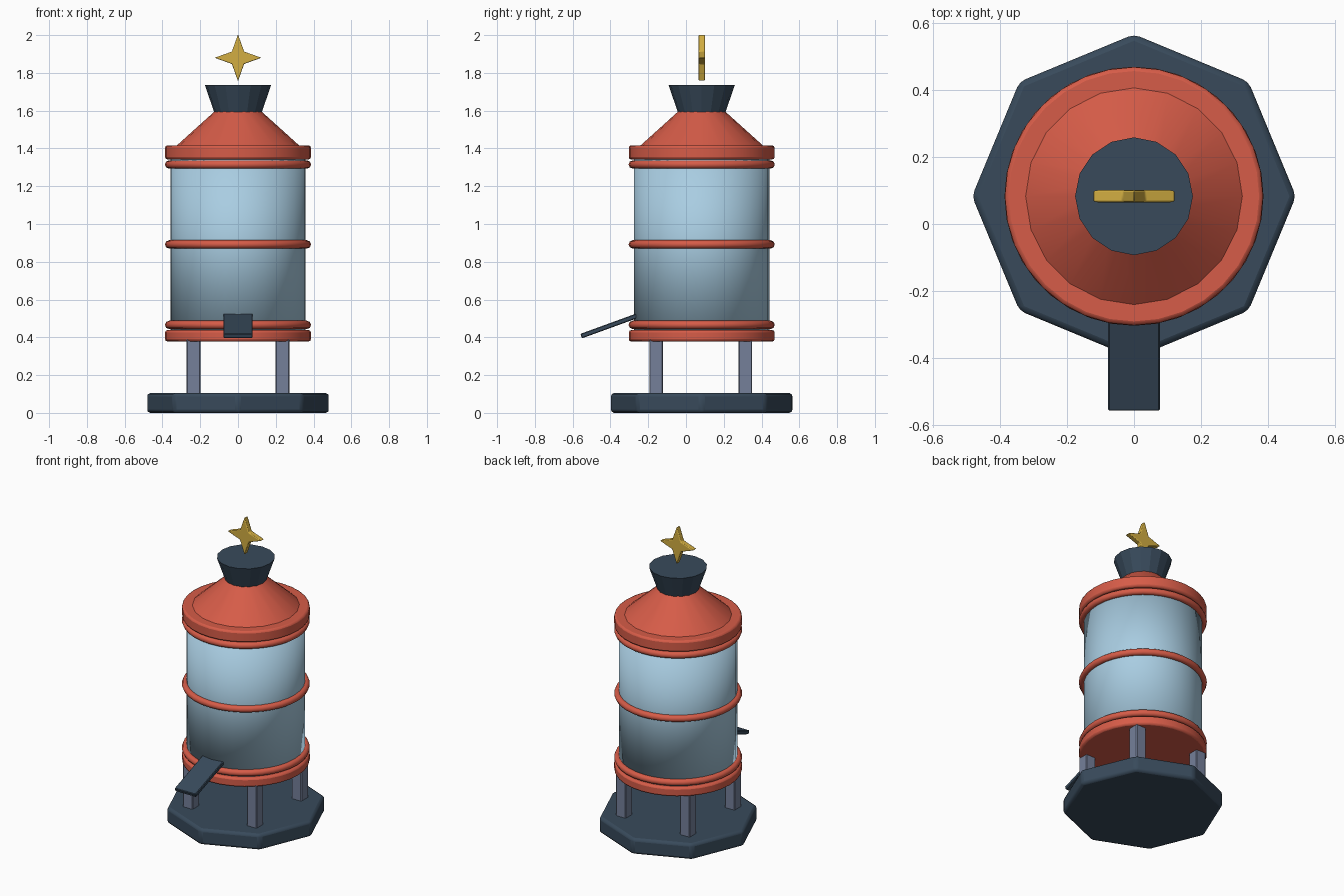
import bpy, bmesh, math
from mathutils import Matrix

if "Cube" in bpy.data.objects:
    bpy.data.objects.remove(bpy.data.objects["Cube"])

CY = 0.083  # y of the main axis


def material(name, hex_code):
    def lin(i):
        c = int(hex_code[i:i + 2], 16) / 255
        return c / 12.92 if c <= 0.04045 else ((c + 0.055) / 1.055) ** 2.4
    m = bpy.data.materials.new(name)
    m.diffuse_color = (lin(0), lin(2), lin(4), 1)
    m.use_nodes = True
    m.node_tree.nodes["Principled BSDF"].inputs["Base Color"].default_value = m.diffuse_color
    return m


NAVY = material("dark navy", "384A5B")
RED = material("warm red", "D65C48")
BLUE = material("pale blue", "A9CDE2")
GREY = material("slate grey", "75809A")
GOLD = material("gold", "D2AE42")


def finish(obj, name, mat, bevel=0, segments=2, smooth=35):
    obj.name = name
    obj.data.materials.append(mat)
    if bevel:
        b = obj.modifiers.new("bevel", 'BEVEL')
        b.width, b.segments, b.limit_method = bevel, segments, 'ANGLE'
        b.angle_limit = math.radians(30)
    bpy.ops.object.select_all(action='DESELECT')
    obj.select_set(True)
    bpy.context.view_layer.objects.active = obj
    if smooth:
        bpy.ops.object.shade_smooth_by_angle(angle=math.radians(smooth))
    return obj


def drum(name, mat, r1, r2, z1, z2, sides, bevel=0, smooth=35, turn=0):
    bpy.ops.mesh.primitive_cone_add(vertices=sides, radius1=r1, radius2=r2, depth=z2 - z1,
                                    location=(0, CY, (z1 + z2) / 2))
    obj = bpy.context.object
    obj.data.transform(Matrix.Rotation(turn, 4, 'Z'))
    return finish(obj, name, mat, bevel, smooth=smooth)


def box(name, mat, size, loc, tilt=0, bevel=0.005):
    bpy.ops.mesh.primitive_cube_add(size=1, location=loc, rotation=(tilt, 0, 0))
    obj = bpy.context.object
    obj.data.transform(Matrix.Diagonal((*size, 1)))
    return finish(obj, name, mat, bevel, 1, smooth=0)


# Octagonal base and four legs
drum("base", NAVY, 0.484, 0.484, 0, 0.105, 8, bevel=0.018, smooth=30)
for i, (sx, sy) in enumerate([(-1, -1), (1, -1), (1, 1), (-1, 1)]):
    box(f"leg_{i + 1}", GREY, (0.073, 0.073, 0.30),
        (sx * 0.236, CY - 0.005 + sy * 0.236, 0.245))

# Tank between a bottom tray and a lid rim
drum("bottom_tray", RED, 0.386, 0.386, 0.378, 0.438, 32, bevel=0.012)
tank = drum("tank", BLUE, 0.358, 0.358, 0.42, 1.36, 32, smooth=0)
tank.data.polygons.foreach_set("use_smooth", [True] * len(tank.data.polygons))
drum("lid_rim", RED, 0.386, 0.386, 1.342, 1.416, 32, bevel=0.012)

# Hoops around the tank
for i, z in enumerate((0.466, 0.892, 1.315)):
    bpy.ops.mesh.primitive_torus_add(major_segments=36, minor_segments=8, major_radius=0.365,
                                     minor_radius=0.022, location=(0, CY, z))
    finish(bpy.context.object, f"hoop_{i + 1}", RED, smooth=60)

# Roof and flared cap
drum("roof", RED, 0.326, 0.125, 1.414, 1.595, 20)
drum("cap", NAVY, 0.126, 0.176, 1.592, 1.737, 16, smooth=20)

# Sloping chute at the front
box("chute", NAVY, (0.155, 0.36, 0.025), (0, -0.386, 0.468), tilt=math.radians(20), bevel=0.004)

# Floating four-pointed star
bm = bmesh.new()
pts = []
for i in range(8):
    r, a = (0.124, 0.046)[i % 2], i * math.pi / 4
    pts.append(bm.verts.new((r * math.cos(a), -0.018, r * math.sin(a))))
face = bm.faces.new(pts)
ext = bmesh.ops.extrude_face_region(bm, geom=[face])
bmesh.ops.translate(bm, vec=(0, 0.036, 0),
                    verts=[v for v in ext["geom"] if isinstance(v, bmesh.types.BMVert)])
bmesh.ops.recalc_face_normals(bm, faces=bm.faces)
mesh = bpy.data.meshes.new("star")
bm.to_mesh(mesh)
bm.free()
star = bpy.data.objects.new("star", mesh)
star.location = (0, CY, 1.88)
bpy.context.collection.objects.link(star)
finish(star, "star", GOLD, 0.005, 2, smooth=40)
